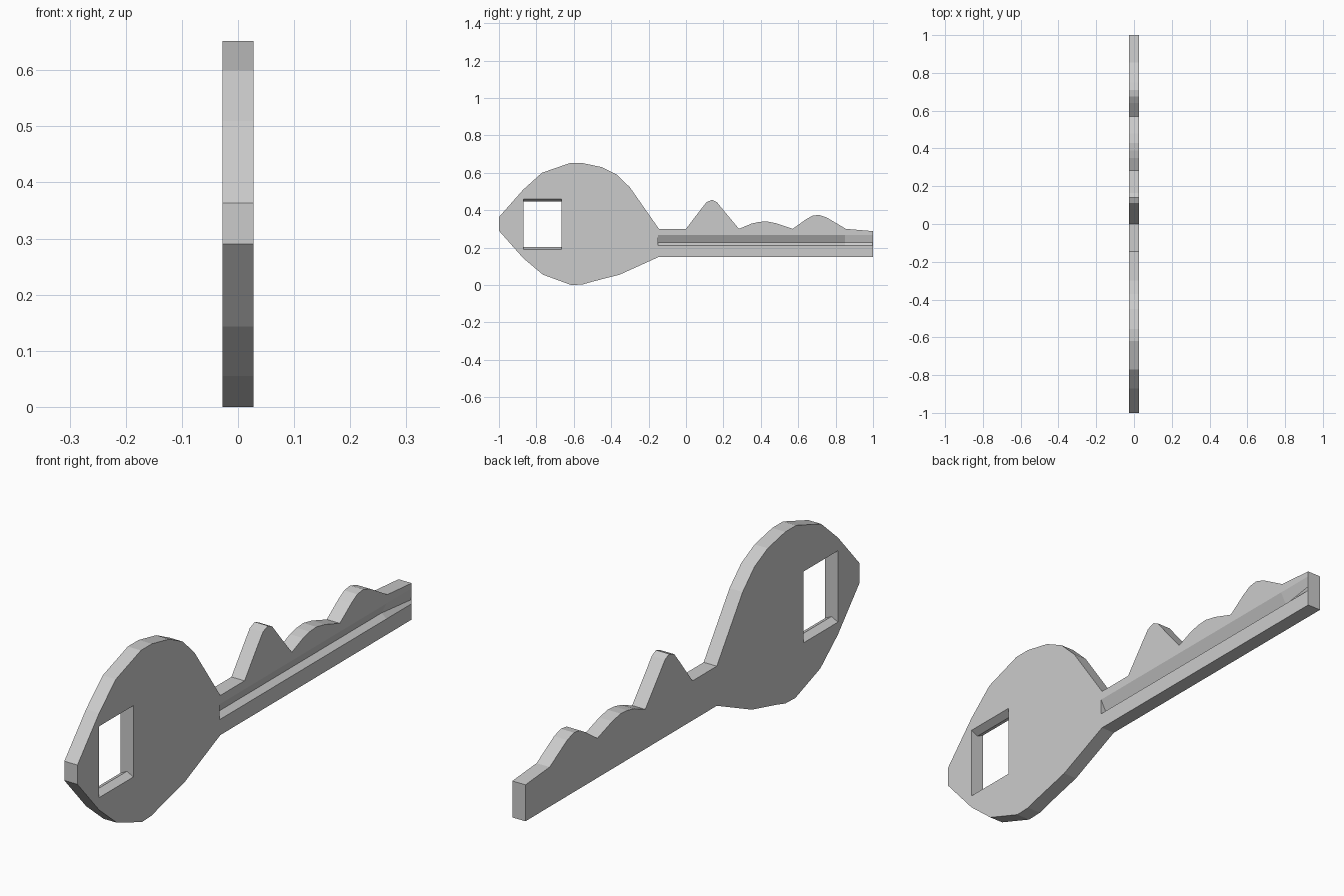
import bpy
import bmesh

HALF = 0.0275  # half thickness of the key

cube = bpy.data.objects.get("Cube")
if cube:
    bpy.data.objects.remove(cube, do_unlink=True)

metal = bpy.data.materials.new("grey_metal")
metal.use_nodes = True
grey = (0.6, 0.6, 0.6, 1)
metal.diffuse_color = grey
metal.node_tree.nodes["Principled BSDF"].inputs["Base Color"].default_value = grey


def loft(name, sections):
    """Closed solid through matching rings of points."""
    bm = bmesh.new()
    rings = [[bm.verts.new(p) for p in ring] for ring in sections]
    n = len(rings[0])
    for a, b in zip(rings, rings[1:]):
        for i in range(n):
            j = (i + 1) % n
            bm.faces.new((a[i], a[j], b[j], b[i]))
    bm.faces.new(rings[0])
    bm.faces.new(rings[-1])
    bmesh.ops.recalc_face_normals(bm, faces=bm.faces)
    mesh = bpy.data.meshes.new(name)
    bm.to_mesh(mesh)
    bm.free()
    mesh.materials.append(metal)
    obj = bpy.data.objects.new(name, mesh)
    bpy.context.collection.objects.link(obj)
    return obj


def cut(target, cutter):
    """Subtract the cutter, then throw it away."""
    cutter.hide_render = True
    mod = target.modifiers.new("cut", "BOOLEAN")
    mod.operation = "DIFFERENCE"
    mod.solver = "EXACT"
    mod.object = cutter
    bpy.context.view_layer.objects.active = target
    bpy.ops.object.modifier_apply(modifier=mod.name)
    bpy.data.objects.remove(cutter, do_unlink=True)


# Key outline in (y, z): top of the bow, teeth, tip, underside
bow_top = [(-1, .29), (-1, .363), (-.87, .51), (-.77, .6), (-.62, .652),
           (-.555, .652), (-.45, .63), (-.37, .59), (-.3, .522), (-.145, .3)]
teeth = [(0, .3), (.08, .405), (.11, .443), (.14, .455), (.165, .443),
         (.2, .4), (.283, .3), (.35, .328), (.39, .337), (.43, .34),
         (.48, .33), (.57, .3), (.64, .35), (.675, .37), (.71, .375),
         (.75, .362), (.855, .3), (1, .288)]
underside = [(1, .15), (-.145, .15), (-.355, .055), (-.5, .018),
             (-.555, .002), (-.615, 0), (-.765, .055), (-.87, .143)]
outline = bow_top + teeth + underside
key = loft("key", [[(x, y, z) for y, z in outline] for x in (-HALF, HALF)])


# Keyring hole, slightly narrowed at mid thickness
def hole_ring(x, inset):
    low, high = .19 + inset, .46 - inset
    return [(x, -.87, low), (x, -.665, low), (x, -.665, high), (x, -.87, high)]


slope = .014 / HALF
reach = HALF + .01
cut(key, loft("hole_cutter", [hole_ring(x, .014 - slope * abs(x))
                              for x in (-reach, 0, reach)]))


# Lengthwise groove on one side, running out to nothing at the tip
def groove_ring(y, depth):
    return [(HALF + .02, y, .268), (HALF, y, .268), (HALF - depth, y, .226),
            (HALF, y, .21), (HALF + .02, y, .21)]


cut(key, loft("groove_cutter", [groove_ring(-.15, .022), groove_ring(.85, .022),
                                groove_ring(.998, .0005)]))
